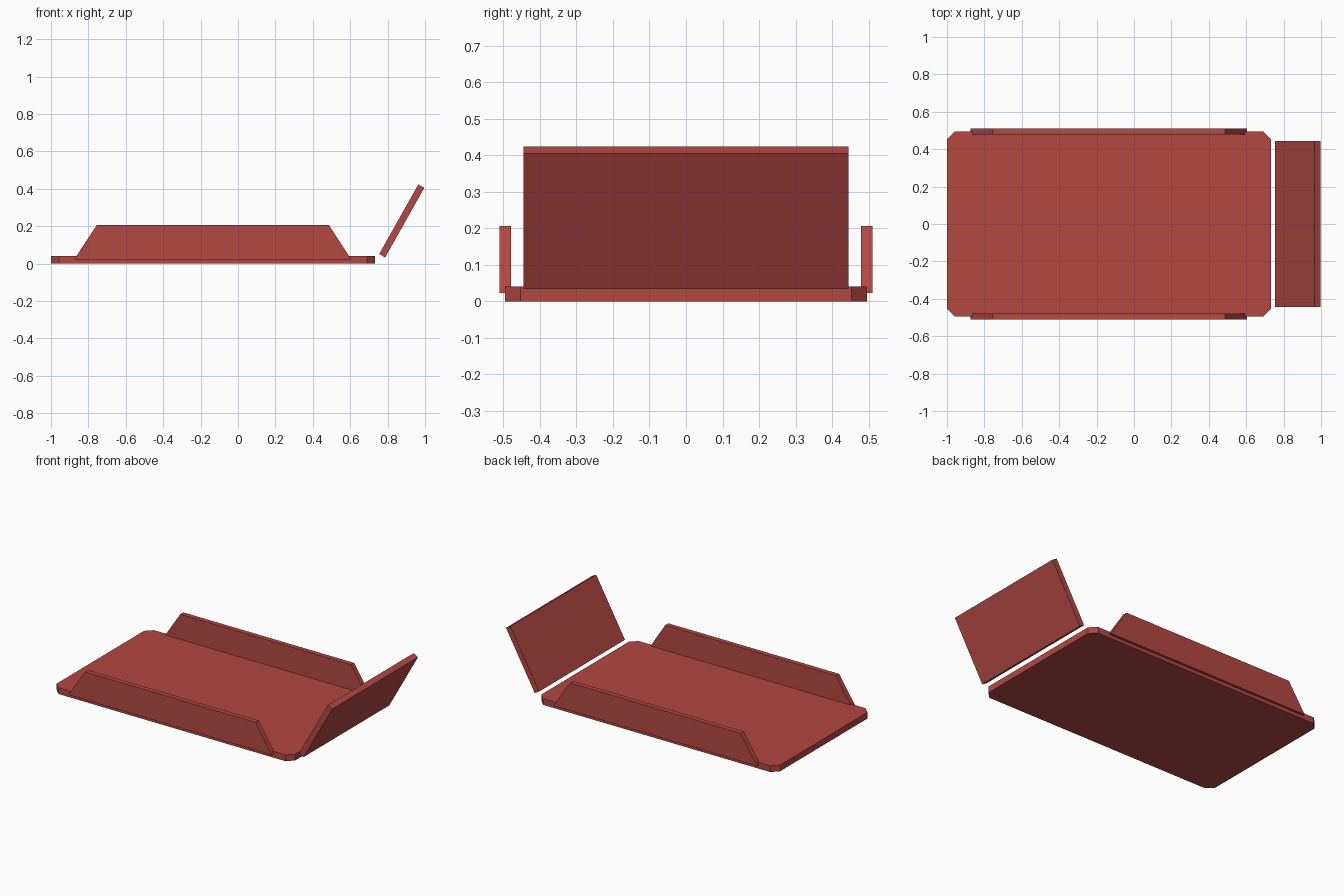
import bpy
import bmesh
from mathutils import Vector

if "Cube" in bpy.data.objects:
    bpy.data.objects.remove(bpy.data.objects["Cube"])

red = bpy.data.materials.new("brick_red")
red.diffuse_color = (0.45, 0.065, 0.055, 1)
red.use_nodes = True
red.node_tree.nodes["Principled BSDF"].inputs["Base Color"].default_value = red.diffuse_color


def extrude_profile(name, points, offset):
    """Extrude a closed 3D outline along an offset into a solid plate."""
    bm = bmesh.new()
    face = bm.faces.new([bm.verts.new(p) for p in points])
    result = bmesh.ops.extrude_face_region(bm, geom=[face], use_keep_orig=True)
    verts = [g for g in result["geom"] if isinstance(g, bmesh.types.BMVert)]
    bmesh.ops.translate(bm, verts=verts, vec=Vector(offset))
    bmesh.ops.recalc_face_normals(bm, faces=bm.faces)
    mesh = bpy.data.meshes.new(name)
    bm.to_mesh(mesh)
    bm.free()
    mesh.materials.append(red)
    obj = bpy.data.objects.new(name, mesh)
    bpy.context.collection.objects.link(obj)
    return obj


# Flat base with chamfered corners
x0, x1, y, c = -1.0, 0.733, 0.495, 0.042
outline = [(x0 + c, -y), (x1 - c, -y), (x1, -y + c), (x1, y - c),
           (x1 - c, y), (x0 + c, y), (x0, y - c), (x0, -y + c)]
extrude_profile("base_plate", [(px, py, 0) for px, py in outline], (0, 0, 0.041))

# Trapezoid side walls
wall = [(-0.875, 0.023), (0.605, 0.023), (0.486, 0.206), (-0.755, 0.206)]
for name, wall_y in (("front_wall", -0.511), ("back_wall", 0.479)):
    extrude_profile(name, [(px, wall_y, pz) for px, pz in wall], (0, 0.032, 0))

# Tilted end panel, separated from the base
panel = [(0.755, 0.051), (0.787, 0.033), (0.996, 0.405), (0.964, 0.423)]
extrude_profile("end_panel", [(px, -0.445, pz) for px, pz in panel], (0, 0.89, 0))
